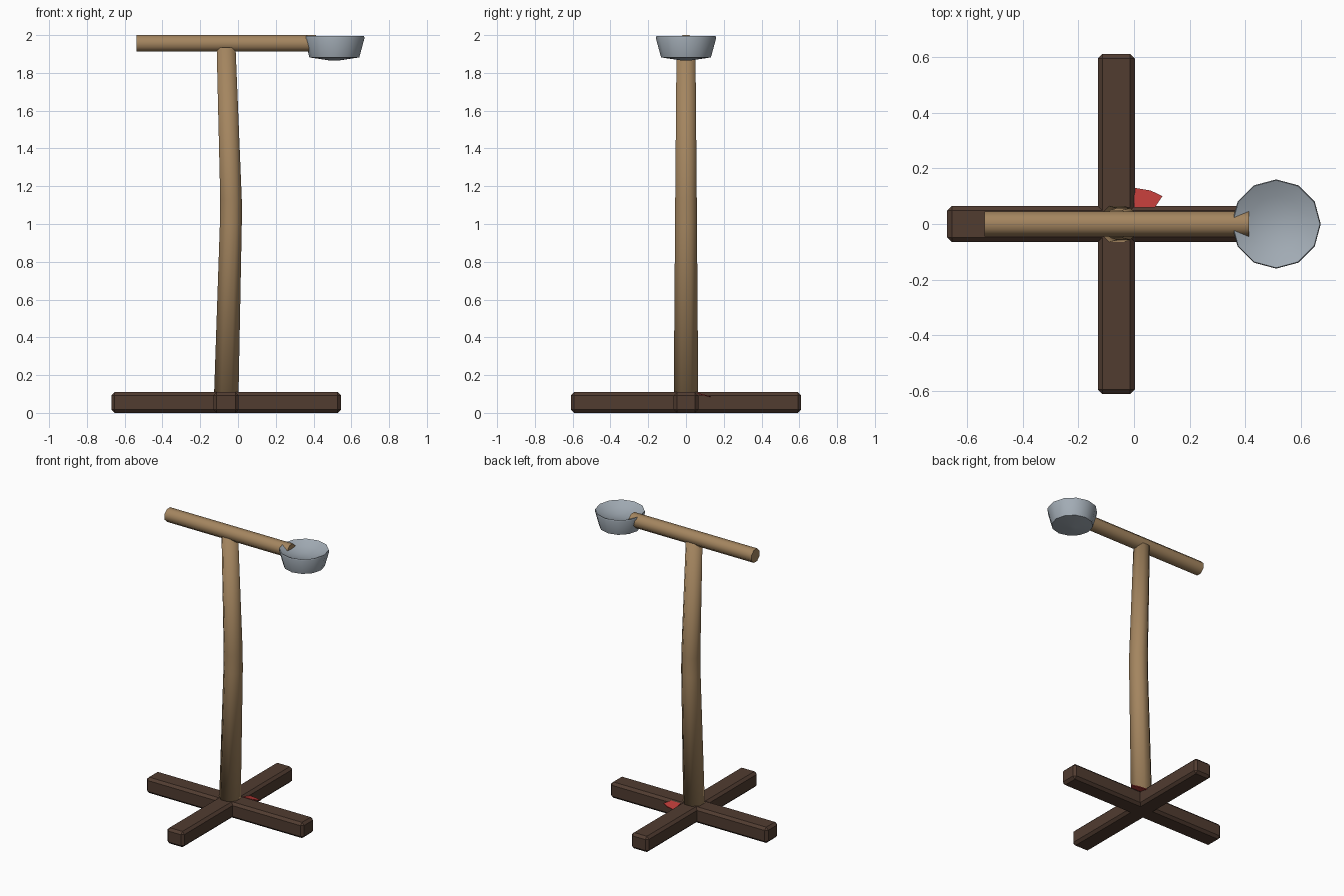
import bpy, bmesh, math
from mathutils import Vector

if "Cube" in bpy.data.objects:
    bpy.data.objects.remove(bpy.data.objects["Cube"])


def material(name, rgb):
    m = bpy.data.materials.new(name)
    m.diffuse_color = (*rgb, 1)
    m.use_nodes = True
    m.node_tree.nodes["Principled BSDF"].inputs["Base Color"].default_value = m.diffuse_color
    return m


WOOD = material("tan_wood", (0.37, 0.235, 0.115))
DARK = material("dark_brown_wood", (0.082, 0.045, 0.03))
METAL = material("grey_metal", (0.36, 0.41, 0.46))
RED = material("red", (0.5, 0.045, 0.04))


def finish(bm, name, mat, smooth_angle=None):
    bmesh.ops.recalc_face_normals(bm, faces=bm.faces)
    me = bpy.data.meshes.new(name)
    bm.to_mesh(me)
    bm.free()
    me.materials.append(mat)
    if smooth_angle is not None:
        me.polygons.foreach_set("use_smooth", [True] * len(me.polygons))
        me.set_sharp_from_angle(angle=math.radians(smooth_angle))
    ob = bpy.data.objects.new(name, me)
    bpy.context.collection.objects.link(ob)
    return ob


def beam(name, lo, hi, bevel):
    bm = bmesh.new()
    bmesh.ops.create_cube(bm, size=1)
    lo, hi = Vector(lo), Vector(hi)
    for v in bm.verts:
        v.co = Vector([(lo[i] + hi[i]) / 2 + v.co[i] * (hi[i] - lo[i]) for i in range(3)])
    bmesh.ops.bevel(bm, geom=bm.edges[:], offset=bevel, segments=1, affect='EDGES')
    finish(bm, name, DARK)


def loft(name, mat, rings, sides, angle, phase=0.0, axis='Z'):
    """Rings of (centre_x, centre_along_z, radius), capped at both ends."""
    bm = bmesh.new()
    loops = []
    for cx, cz, r in rings:
        loop = []
        for i in range(sides):
            a = math.tau * (i + phase) / sides
            c, s = r * math.cos(a), r * math.sin(a)
            co = (cx + c, s, cz) if axis == 'Z' else (cx, s, cz + c)
            loop.append(bm.verts.new(co))
        loops.append(loop)
    for a, b in zip(loops, loops[1:]):
        for i in range(sides):
            j = (i + 1) % sides
            bm.faces.new((a[i], a[j], b[j], b[i]))
    bm.faces.new(loops[0])
    bm.faces.new(loops[-1])
    finish(bm, name, mat, angle)


# crossed base beams
beam("base_beam_long", (-0.67, -0.065, 0.0), (0.545, 0.065, 0.11), 0.017)
beam("base_beam_cross", (-0.13, -0.61, 0.0), (0.003, 0.61, 0.11), 0.017)

# slightly bent tapering post
k = 1 / math.cos(math.pi / 8)
loft("post", WOOD, [(-0.063, 0.06, 0.065 * k), (-0.038, 1.0, 0.058 * k),
                    (-0.037, 1.13, 0.057 * k), (-0.063, 1.935, 0.05 * k)],
     8, 180, 0.5)

# horizontal arm
loft("arm", WOOD, [(-0.537, 1.956, 0.044 * k), (0.412, 1.956, 0.044 * k)],
     8, 60, 0.5, 'X')

# shallow metal dish: underside, wall, rim, hollow
loft("dish", METAL, [(0.51, 1.865, 0.02), (0.51, 1.882, 0.132), (0.51, 1.985, 0.16),
                     (0.51, 1.995, 0.157), (0.51, 1.968, 0.10), (0.51, 1.955, 0.03)],
     12, 50)

# red scrap wedged in the corner of the base
bm = bmesh.new()
outline = [(0.0, 0.06), (0.075, 0.06), (0.102, 0.10), (0.06, 0.12), (0.0, 0.13)]
top = [bm.verts.new((x, y, 0.106 - (y - 0.06) * 0.25)) for x, y in outline]
face = bm.faces.new(top)
ext = bmesh.ops.extrude_face_region(bm, geom=[face])
for g in ext["geom"]:
    if isinstance(g, bmesh.types.BMVert):
        g.co.z -= 0.006
finish(bm, "red_scrap", RED)
